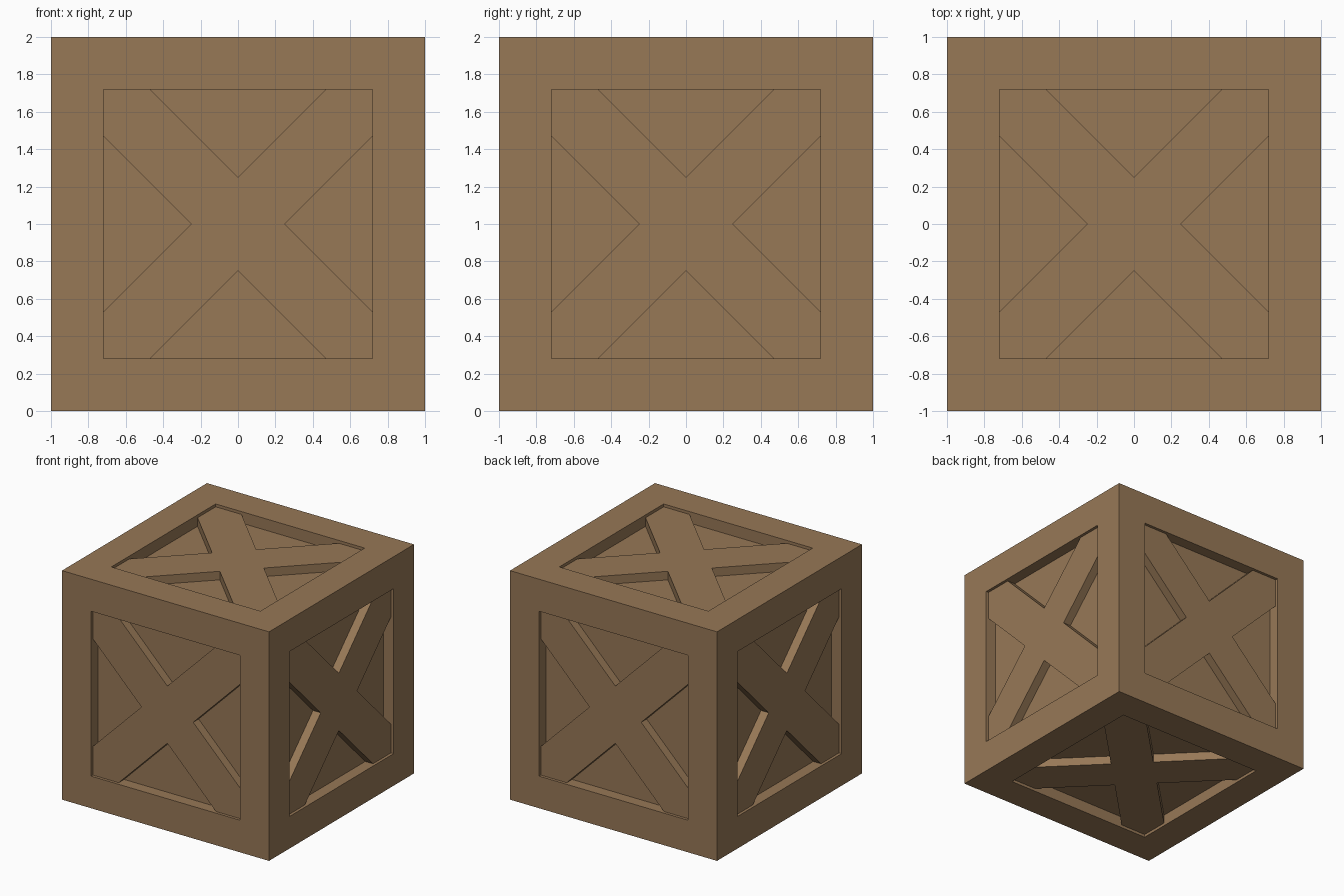
import bpy, bmesh, math
from mathutils import Matrix, Vector

if "Cube" in bpy.data.objects:
    bpy.data.objects.remove(bpy.data.objects["Cube"])

OPEN = 0.72      # half size of each recessed opening
PANEL = 0.10     # depth of the panels below the frame
RECESS = 0.025   # depth of the cross braces below the frame
NOTCH = 0.25     # distance from centre to each inner corner of the cross

wood = bpy.data.materials.new("brown wood")
wood.diffuse_color = (0.31, 0.188, 0.094, 1)
wood.use_nodes = True
wood.node_tree.nodes["Principled BSDF"].inputs["Base Color"].default_value = wood.diffuse_color


def add_object(name, bm):
    bmesh.ops.recalc_face_normals(bm, faces=bm.faces[:])
    mesh = bpy.data.meshes.new(name)
    bm.to_mesh(mesh)
    bm.free()
    mesh.materials.append(wood)
    obj = bpy.data.objects.new(name, mesh)
    bpy.context.collection.objects.link(obj)
    return obj


# Crate body: a cube with a straight-walled recess on every side
bm = bmesh.new()
bmesh.ops.create_cube(bm, size=2, matrix=Matrix.Translation((0, 0, 1)))
sides = bm.faces[:]
bmesh.ops.inset_individual(bm, faces=sides, thickness=1 - OPEN, use_even_offset=True)
pushed = bmesh.ops.extrude_discrete_faces(bm, faces=sides)["faces"]
for f in pushed:
    f.normal_update()
    bmesh.ops.translate(bm, verts=f.verts[:], vec=f.normal * -PANEL)
add_object("crate_body", bm)


# Cross braces: one X-shaped outline, repeated on all six sides
def cross_brace(name, rotation):
    bm = bmesh.new()
    end = OPEN - NOTCH
    arm = [(NOTCH, 0), (OPEN, end), (OPEN, OPEN), (end, OPEN)]
    pts = []
    for k in range(4):
        turn = Matrix.Rotation(k * math.pi / 2, 3, 'Z')
        pts += [turn @ Vector((x, y, 1 - PANEL)) for x, y in arm]
    base = bm.faces.new([bm.verts.new(p) for p in pts])
    ext = bmesh.ops.extrude_face_region(bm, geom=[base])["geom"]
    top = [v for v in ext if isinstance(v, bmesh.types.BMVert)]
    bmesh.ops.translate(bm, verts=top, vec=(0, 0, PANEL - RECESS))
    bm.transform(Matrix.Translation((0, 0, 1)) @ rotation)
    add_object(name, bm)


q = math.pi / 2
for name, angle, axis in [("top", 0, 'X'), ("front", q, 'X'), ("bottom", 2 * q, 'X'),
                          ("back", -q, 'X'), ("right", q, 'Y'), ("left", -q, 'Y')]:
    cross_brace(name + "_cross_brace", Matrix.Rotation(angle, 4, axis))
